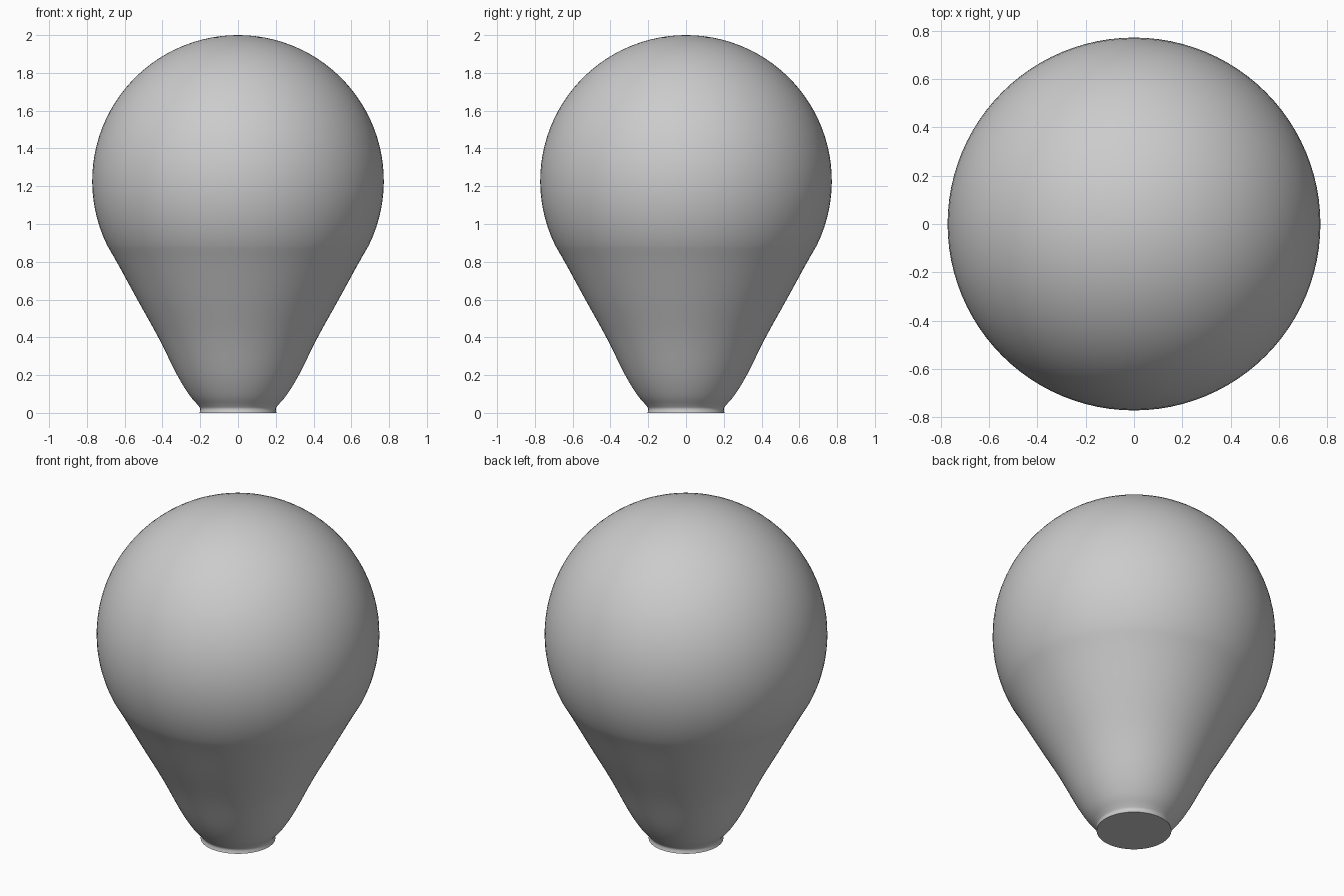
import bpy, bmesh, math

if "Cube" in bpy.data.objects:
    bpy.data.objects.remove(bpy.data.objects["Cube"])

grey = bpy.data.materials.new("light_grey")
grey.diffuse_color = (0.6, 0.6, 0.6, 1)
grey.use_nodes = True
grey.node_tree.nodes["Principled BSDF"].inputs["Base Color"].default_value = grey.diffuse_color

# Profile: round dome from the top down to where the taper begins
R, CZ = 0.772, 1.228
profile = []
for i in range(1, 33):
    a = math.radians(90 - 116 * i / 32)
    profile.append((R * math.cos(a), CZ + R * math.sin(a)))

# Taper, small neck and foot lip, smoothed with a Catmull-Rom curve
ctrl = [profile[-2], profile[-1], (0.637, 0.79), (0.533, 0.6), (0.422, 0.4),
        (0.322, 0.2), (0.258, 0.095), (0.213, 0.042), (0.200, 0.022),
        (0.204, 0.0), (0.206, -0.01)]
for k in range(1, len(ctrl) - 2):
    p0, p1, p2, p3 = ctrl[k - 1:k + 3]
    for s in range(1, 5):
        t = s / 4
        profile.append(tuple(
            0.5 * (2 * b + (c - a) * t + (2 * a - 5 * b + 4 * c - d) * t * t
                   + (3 * b - a - 3 * c + d) * t ** 3)
            for a, b, c, d in zip(p0, p1, p2, p3)))

# Revolve the profile
N = 96
bm = bmesh.new()
top = bm.verts.new((0, 0, 2.0))
rings = [[bm.verts.new((r * math.cos(2 * math.pi * j / N),
                        r * math.sin(2 * math.pi * j / N), z)) for j in range(N)]
         for r, z in profile]
for j in range(N):
    k = (j + 1) % N
    bm.faces.new((top, rings[0][j], rings[0][k]))
    for u, l in zip(rings, rings[1:]):
        bm.faces.new((u[j], l[j], l[k], u[k]))
bm.faces.new(rings[-1][::-1])  # flat base
bmesh.ops.recalc_face_normals(bm, faces=bm.faces)

mesh = bpy.data.meshes.new("bulb_body")
bm.to_mesh(mesh)
bm.free()
mesh.materials.append(grey)
body = bpy.data.objects.new("bulb_body", mesh)
bpy.context.collection.objects.link(body)
bpy.context.view_layer.objects.active = body
body.select_set(True)
bpy.ops.object.shade_smooth_by_angle(angle=math.radians(50))
